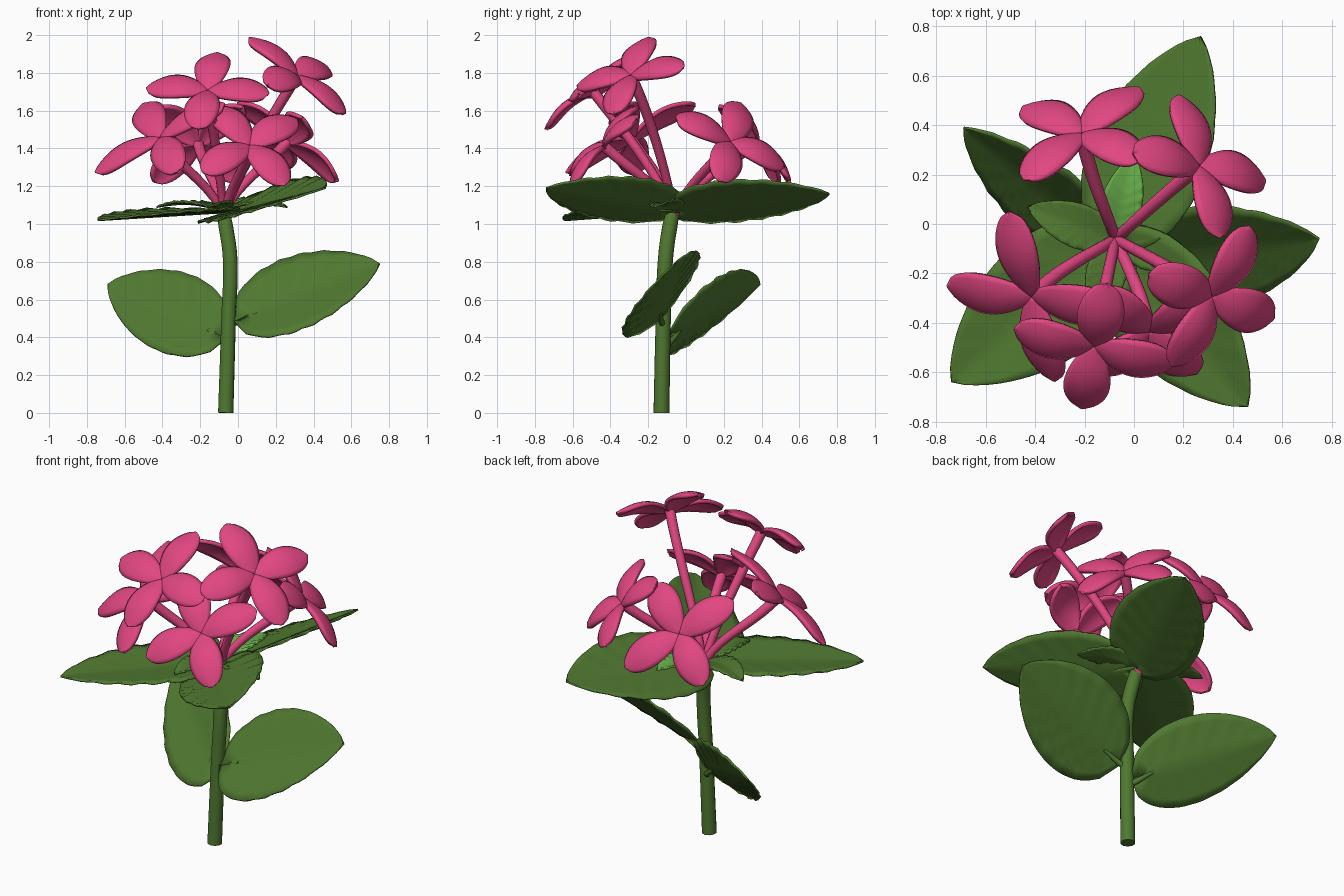
import bpy
import math
from mathutils import Vector

cube = bpy.data.objects.get("Cube")
if cube:
    bpy.data.objects.remove(cube, do_unlink=True)


def material(name, rgb):
    mat = bpy.data.materials.new(name)
    mat.use_nodes = True
    color = (*rgb, 1.0)
    mat.diffuse_color = color
    bsdf = next(n for n in mat.node_tree.nodes if n.type == 'BSDF_PRINCIPLED')
    bsdf.inputs["Base Color"].default_value = color
    return mat


PINK = material("petal pink", (0.75, 0.062, 0.223))
GREEN = material("leaf green", (0.08, 0.19, 0.03))
LIGHT = material("young leaf green", (0.14, 0.43, 0.07))


def activate(obj):
    bpy.ops.object.select_all(action='DESELECT')
    obj.select_set(True)
    bpy.context.view_layer.objects.active = obj


def tube(name, points, radii, depth, mat, handles=None):
    """Round tapered tube along a bezier path, converted to a mesh."""
    curve = bpy.data.curves.new(name, 'CURVE')
    curve.dimensions = '3D'
    curve.bevel_depth = depth
    curve.bevel_resolution = 3
    curve.resolution_u = 10
    curve.use_fill_caps = True
    spline = curve.splines.new('BEZIER')
    spline.bezier_points.add(len(points) - 1)
    for bp, co, r in zip(spline.bezier_points, points, radii):
        bp.co = co
        bp.radius = r
        bp.handle_left_type = bp.handle_right_type = 'AUTO'
    if handles:
        for bp, h in zip(spline.bezier_points, handles):
            bp.handle_left_type = bp.handle_right_type = 'FREE'
            bp.handle_left = bp.handle_right = h
    curve.materials.append(mat)
    obj = bpy.data.objects.new(name, curve)
    bpy.context.collection.objects.link(obj)
    activate(obj)
    bpy.ops.object.convert(target='MESH')
    bpy.ops.object.shade_smooth_by_angle(angle=math.radians(50))
    return bpy.context.object


def blade(name, surface, rows, cols, thickness, mat):
    """Thin smooth sheet from surface(t, u): t runs base to tip, u edge to edge."""
    verts, faces = [], []
    for i in range(rows + 1):
        for j in range(cols + 1):
            verts.append(surface(i / rows, 2 * j / cols - 1))
    w = cols + 1
    for i in range(rows):
        for j in range(cols):
            k = i * w + j
            faces.append((k, k + 1, k + w + 1, k + w))
    mesh = bpy.data.meshes.new(name)
    mesh.from_pydata(verts, [], faces)
    mesh.materials.append(mat)
    obj = bpy.data.objects.new(name, mesh)
    bpy.context.collection.objects.link(obj)
    mod = obj.modifiers.new("thickness", 'SOLIDIFY')
    mod.thickness = thickness
    mod.offset = 0
    activate(obj)
    bpy.ops.object.shade_smooth()
    return obj


def outline(t, p, q):
    """Half width from 0 to 1, widest at p / (p + q)."""
    peak = p / (p + q)
    return (t ** p * (1 - t) ** q) / (peak ** p * (1 - peak) ** q)


def leaf(name, base, tip, side, fold=0.03, arch=0.03, lobes=0.1, mat=GREEN):
    base, tip, side = Vector(base), Vector(tip), Vector(side)
    axis = tip - base
    normal = axis.cross(side).normalized()
    if normal.z < 0:
        normal.negate()

    def surface(t, u):
        width = outline(t, 0.5, 0.8)
        p = base + axis * (t - lobes * u * u * (1 - t) ** 2) + side * (u * width)
        veins = 0.006 * math.sin(14 * math.pi * (t - 0.2 * abs(u))) * abs(u) * width
        lift = fold * abs(u) * width + arch * math.sin(math.pi * t) + veins
        return p + normal * lift
    return blade(name, surface, 24, 10, 0.01, mat)


# Main stem
tube("main_stem",
     [(-0.065, -0.13, 0), (-0.05, -0.12, 0.5), (-0.042, -0.108, 0.82),
      (-0.065, -0.085, 0.99), (-0.078, -0.07, 1.06)],
     [1.05, 1, 1, 1, 0.9], 0.04, GREEN)

# Large leaves: name, base, tip, half-width vector
LEAVES = [
    ("upper_back_leaf", (-0.05, -0.02, 1.06), (0.27, 0.76, 1.16), (0.22, -0.09, 0.10)),
    ("upper_front_leaf", (-0.05, -0.10, 1.06), (0.46, -0.74, 1.19), (0.18, 0.14, 0.10)),
    ("upper_right_leaf", (-0.10, -0.09, 1.06), (-0.74, -0.64, 1.02), (-0.17, 0.19, 0)),
    ("lower_right_leaf", (-0.12, -0.06, 0.42), (-0.69, 0.39, 0.68), (0.11, 0.10, 0.19)),
    ("lower_left_leaf", (0.05, -0.14, 0.51), (0.75, -0.06, 0.79), (-0.06, 0.20, 0.18)),
]
for name, base, tip, side in LEAVES:
    leaf(name, base, tip, side, arch=0.0)

# Leaf stalks of the lower pair
tube("lower_right_leaf_stalk", [(-0.05, -0.12, 0.35), (-0.09, -0.08, 0.38), (-0.16, -0.03, 0.44)],
     [1, 0.9, 0.5], 0.018, GREEN)
tube("lower_left_leaf_stalk", [(-0.05, -0.12, 0.46), (0.0, -0.13, 0.485), (0.10, -0.135, 0.53)],
     [1, 0.9, 0.5], 0.018, GREEN)

# Small leaves beneath the flower cluster
SMALL = [
    ("young_leaf", (-0.08, -0.03, 1.07), (0.00, 0.28, 1.12), (0.08, -0.02, 0), LIGHT),
    ("small_right_leaf", (-0.09, -0.06, 1.07), (-0.43, 0.07, 1.09), (0.03, 0.085, 0), GREEN),
    ("small_left_leaf", (-0.06, -0.05, 1.07), (0.26, -0.17, 1.09), (0.03, 0.08, 0.01), GREEN),
    ("small_front_leaf", (-0.08, -0.08, 1.07), (-0.16, -0.38, 1.09), (0.08, -0.02, 0), GREEN),
]
for name, base, tip, side, mat in SMALL:
    leaf(name, base, tip, side, fold=0.015, arch=0.025, lobes=0, mat=mat)


def flower(name, centre, long_axis, cross_axis):
    """Four petals along two crossing axes, on a curved stalk from the stem top."""
    c, a, b = Vector(centre), Vector(long_axis), Vector(cross_axis)
    root = Vector((-0.075, -0.06, 1.04))
    normal = b.cross(a).normalized()
    if normal.dot(c - root) < 0:
        normal.negate()
    for i, d in enumerate((a, b, -a, -b)):
        across = normal.cross(d).normalized()

        def surface(t, u):
            width = 0.012 * (1 - t) + 0.085 * outline(t, 0.85, 0.6)
            lift = 0.045 * math.sin(math.pi * t) - 0.022 * u * u * width / 0.085
            return c + d * t + across * (u * width) + normal * lift
        blade(f"{name}_petal_{i + 1}", surface, 16, 8, 0.022, PINK)
    start = root + (c - root) * 0.2 + Vector((0, 0, 0.1))
    tube(f"{name}_stalk", [root, c + normal * 0.012], [0.8, 1.1], 0.027, PINK,
         handles=[start, c - normal * 0.22])


# Flowers: name, centre, two petal axes
FLOWERS = [
    ("back_right_flower", (-0.21, 0.36, 1.42), (0.235, -0.11, 0.20), (0.23, 0.185, -0.19)),
    ("back_left_flower", (0.26, 0.23, 1.43), (-0.08, 0.285, -0.13), (0.265, -0.055, -0.205)),
    ("top_left_flower", (0.31, -0.29, 1.78), (-0.25, 0.09, 0.20), (0.155, 0.28, 0.05)),
    ("right_flower", (-0.41, -0.29, 1.45), (-0.09, 0.34, 0.18), (0.34, -0.04, 0.18)),
    ("top_front_flower", (-0.16, -0.49, 1.70), (0.05, 0.25, 0.20), (0.32, -0.07, -0.015)),
    ("low_front_flower", (0.06, -0.43, 1.41), (-0.19, 0.17, 0.205), (0.245, 0.17, 0.14)),
]
for spec in FLOWERS:
    flower(*spec)
